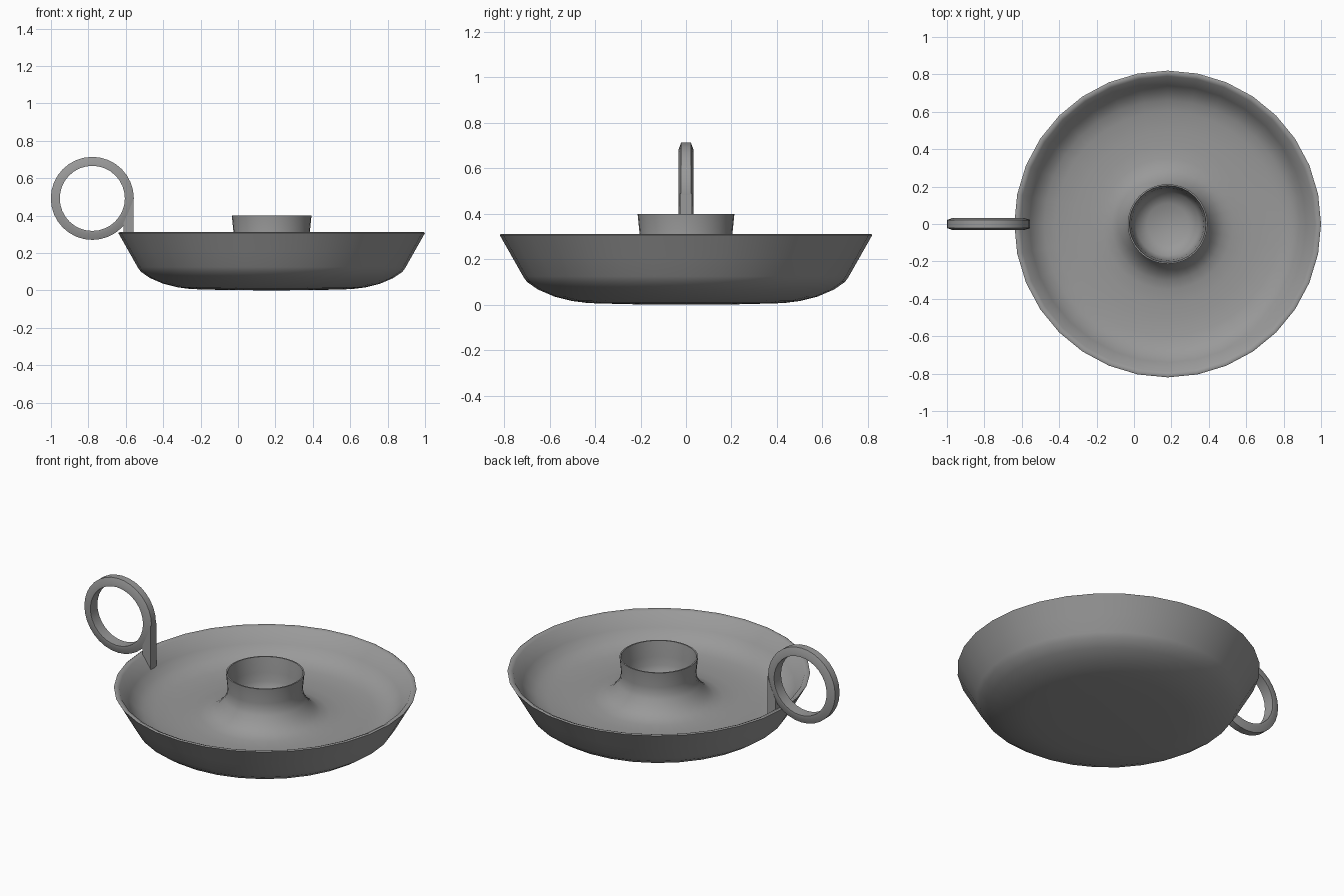
import bpy, bmesh, math

if "Cube" in bpy.data.objects:
    bpy.data.objects.remove(bpy.data.objects["Cube"])

grey = bpy.data.materials.new("pewter grey")
grey.diffuse_color = (0.32, 0.32, 0.32, 1)
grey.use_nodes = True
grey.node_tree.nodes["Principled BSDF"].inputs["Base Color"].default_value = grey.diffuse_color
CX = 0.18      # dish centre
SIDES = 32


def finish(bm, name, angle):
    bmesh.ops.recalc_face_normals(bm, faces=bm.faces)
    mesh = bpy.data.meshes.new(name)
    bm.to_mesh(mesh)
    bm.free()
    mesh.materials.append(grey)
    obj = bpy.data.objects.new(name, mesh)
    bpy.context.collection.objects.link(obj)
    bpy.ops.object.select_all(action='DESELECT')
    obj.select_set(True)
    bpy.context.view_layer.objects.active = obj
    bpy.ops.object.shade_smooth_by_angle(angle=math.radians(angle))
    return obj


def lathe(name, profile, angle):
    """Spin (radius, height) points about the dish axis."""
    bm = bmesh.new()
    verts = [bm.verts.new((CX + r, 0, z)) for r, z in profile]
    edges = [bm.edges.new(p) for p in zip(verts, verts[1:])]
    bmesh.ops.spin(bm, geom=verts + edges, cent=(CX, 0, 0), axis=(0, 0, 1),
                   angle=math.tau, steps=SIDES, use_duplicate=False)
    bmesh.ops.remove_doubles(bm, verts=bm.verts, dist=0.0005)
    return finish(bm, name, angle)


# Dish, from underside round the rim to the floor, up the socket and into it
lathe("dish_and_socket", [
    (0, 0), (0.25, 0.002), (0.43, 0.007), (0.50, 0.016), (0.58, 0.036),
    (0.65, 0.066), (0.70, 0.10), (0.717, 0.125), (0.765, 0.21), (0.82, 0.307),
    (0.812, 0.312), (0.79, 0.302), (0.74, 0.23), (0.705, 0.19), (0.66, 0.165),
    (0.60, 0.15), (0.50, 0.145), (0.42, 0.145), (0.35, 0.15), (0.30, 0.163),
    (0.265, 0.187), (0.24, 0.215), (0.22, 0.245), (0.209, 0.27),
    (0.204, 0.31), (0.213, 0.40),
    (0.205, 0.40), (0.194, 0.31), (0.19, 0.26), (0.17, 0.20),
    (0.11, 0.165), (0, 0.155)], 60)

# Ring handle: band that narrows outwards, swept round the y axis
HX, HZ = -0.779, 0.492
section = [(0.174, -0.033), (0.19, -0.033), (0.222, -0.021)]
section += [(r, -y) for r, y in reversed(section)]
bm = bmesh.new()
verts = [bm.verts.new((HX + r, y, HZ)) for r, y in section]
edges = [bm.edges.new((verts[i], verts[(i + 1) % len(verts)]))
         for i in range(len(verts))]
bmesh.ops.spin(bm, geom=verts + edges, cent=(HX, 0, HZ), axis=(0, 1, 0),
               angle=math.tau, steps=SIDES)
bmesh.ops.remove_doubles(bm, verts=bm.verts, dist=0.0005)
finish(bm, "ring_handle", 30)

# Stem joining the ring to the inside of the dish wall
outline = [(-0.558, 0.49), (-0.558, 0.225), (-0.612, 0.285), (-0.612, 0.36),
           (-0.585, 0.42)]
bm = bmesh.new()
face = bm.faces.new([bm.verts.new((x, -0.027, z)) for x, z in outline])
side = bmesh.ops.extrude_face_region(bm, geom=[face])
bmesh.ops.translate(bm, vec=(0, 0.054, 0),
                    verts=[g for g in side["geom"] if isinstance(g, bmesh.types.BMVert)])
finish(bm, "handle_stem", 30)
